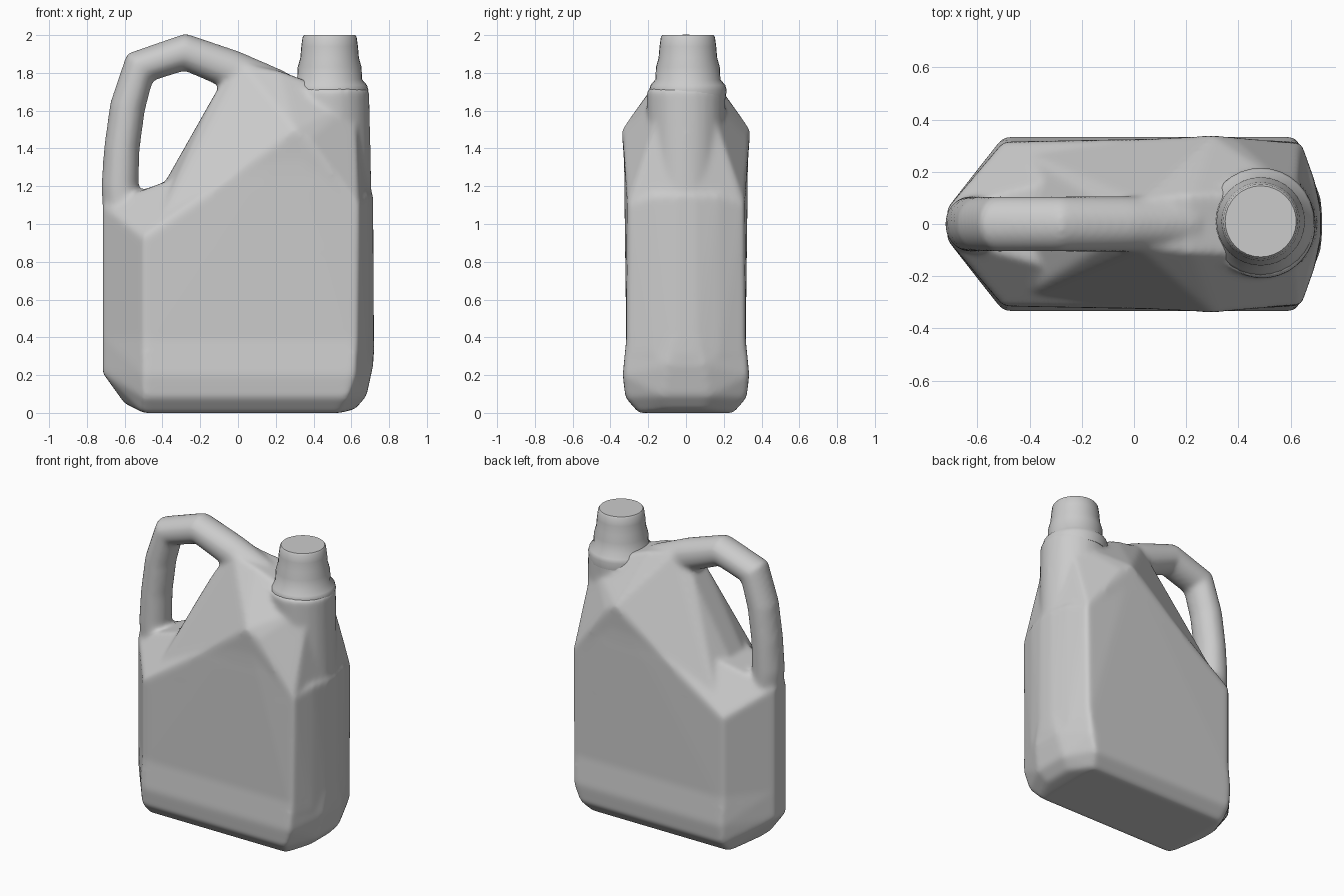
import bpy, bmesh, math
from mathutils import Vector

cube = bpy.data.objects.get("Cube")
if cube:
    bpy.data.objects.remove(cube, do_unlink=True)

plastic = bpy.data.materials.new("pale grey plastic")
plastic.use_nodes = True
grey = (0.6, 0.6, 0.6, 1)
plastic.diffuse_color = grey
plastic.node_tree.nodes["Principled BSDF"].inputs["Base Color"].default_value = grey


def both(points):
    """Mirror points to the front and the back."""
    return [(x, s * y, z) for x, y, z in points for s in (-1, 1)]


def ring(centre, u, v, n=16):
    """Ellipse of points spanned by two half-axis vectors."""
    return [centre + u * math.cos(2 * math.pi * i / n) + v * math.sin(2 * math.pi * i / n)
            for i in range(n)]


def add_hull(bm, points):
    """Add one closed convex piece."""
    piece = bmesh.new()
    for p in points:
        piece.verts.new(p)
    out = bmesh.ops.convex_hull(piece, input=piece.verts[:])
    junk = {g for g in out["geom_interior"] + out["geom_unused"]
            if isinstance(g, bmesh.types.BMVert)}
    bmesh.ops.delete(piece, geom=list(junk), context='VERTS')
    bmesh.ops.recalc_face_normals(piece, faces=piece.faces[:])
    mesh = bpy.data.meshes.new("piece")
    piece.to_mesh(mesh)
    piece.free()
    bm.from_mesh(mesh)
    bpy.data.meshes.remove(mesh)


def make_object(name, bm):
    mesh = bpy.data.meshes.new(name)
    bm.to_mesh(mesh)
    bm.free()
    mesh.materials.append(plastic)
    obj = bpy.data.objects.new(name, mesh)
    bpy.context.collection.objects.link(obj)
    return obj


jug = bmesh.new()

# Base with a slightly bulging foot
add_hull(jug, both([
    (-0.5, 0.25, 0), (0.54, 0.25, 0), (-0.6, 0.05, 0.05), (0.62, 0.1, 0.02),
    (-0.5, 0.32, 0.08), (0.58, 0.32, 0.08), (0.68, 0.12, 0.09),
    (-0.5, 0.335, 0.2), (0.62, 0.335, 0.2), (-0.715, 0.06, 0.21), (0.715, 0.1, 0.25),
    (-0.5, 0.315, 0.4), (0.63, 0.315, 0.4), (-0.715, 0.06, 0.4), (0.72, 0.06, 0.4),
]))

# Main body with flat panels, chamfered handle side and rounded spout side
add_hull(jug, both([
    (-0.5, 0.315, 0.3), (0.63, 0.315, 0.3), (-0.715, 0.06, 0.3),
    (0.69, 0.17, 0.3), (0.72, 0.05, 0.3),
    (-0.5, 0.315, 0.93), (0.3, 0.33, 1.48), (0.64, 0.31, 1.1),
    (0.69, 0.17, 1.15), (0.715, 0.05, 1.15),
    (-0.715, 0.06, 1.1), (-0.42, 0.08, 1.17),
]))

# Shoulders narrowing to the ridge
add_hull(jug, both([
    (-0.47, 0.3, 0.92), (0.3, 0.34, 1.5), (0.38, 0.33, 1.45), (0.64, 0.31, 1.1),
    (-0.41, 0.07, 1.18), (-0.11, 0.08, 1.71), (0.02, 0.09, 1.85),
    (0.22, 0.11, 1.81), (0.3, 0.16, 1.72), (0.62, 0.12, 1.66), (0.71, 0.06, 1.1),
]))

# Column below the spout
X, Y = Vector((1, 0, 0)), Vector((0, 1, 0))
add_hull(jug, ring(Vector((0.49, 0, 1.72)), X * 0.205, Y * 0.21, 24)
         + ring(Vector((0.5, 0, 1.05)), X * 0.21, Y * 0.2, 24))

# Handle: a chain of tube pieces along a bent path (x, z, half thickness)
path = [(-0.6, 0.98, 0.11), (-0.625, 1.2, 0.1), (-0.615, 1.4, 0.095), (-0.585, 1.62, 0.095),
        (-0.52, 1.83, 0.1), (-0.28, 1.91, 0.1), (-0.04, 1.82, 0.105), (0.2, 1.7, 0.12)]
pts = [Vector((x, 0, z)) for x, z, r in path]
rings = []
for i, (x, z, r) in enumerate(path):
    along = (pts[min(i + 1, len(pts) - 1)] - pts[max(i - 1, 0)]).normalized()
    rings.append(ring(pts[i], along.cross(Y) * r, Y * 0.108))
for a, b in zip(rings, rings[1:]):
    add_hull(jug, a + b)

# Fuse the pieces into one blown, softly rounded shell
body = make_object("jug_body", jug)
fuse = body.modifiers.new("fuse", 'REMESH')
fuse.mode = 'VOXEL'
fuse.voxel_size = 0.014
fuse.use_smooth_shade = True
soften = body.modifiers.new("soften", 'SMOOTH')
soften.factor = 0.5
soften.iterations = 14

# Spout with a closed, flat top (radius, z)
profile = [(0.2, 1.66), (0.205, 1.71), (0.198, 1.735), (0.172, 1.765), (0.169, 1.83),
           (0.155, 1.88), (0.15, 1.94), (0.143, 1.99), (0.136, 2.0)]
bm = bmesh.new()
loops = [[bm.verts.new(p) for p in ring(Vector((0.485, 0.01, z)), X * r, Y * r, 32)]
         for r, z in profile]
for a, b in zip(loops, loops[1:]):
    for i in range(len(a)):
        j = (i + 1) % len(a)
        bm.faces.new((a[i], a[j], b[j], b[i]))
bm.faces.new(loops[-1])
bm.faces.new(loops[0][::-1])
spout = make_object("spout", bm)
bpy.ops.object.select_all(action='DESELECT')
spout.select_set(True)
bpy.context.view_layer.objects.active = spout
bpy.ops.object.shade_smooth_by_angle(angle=math.radians(40))
